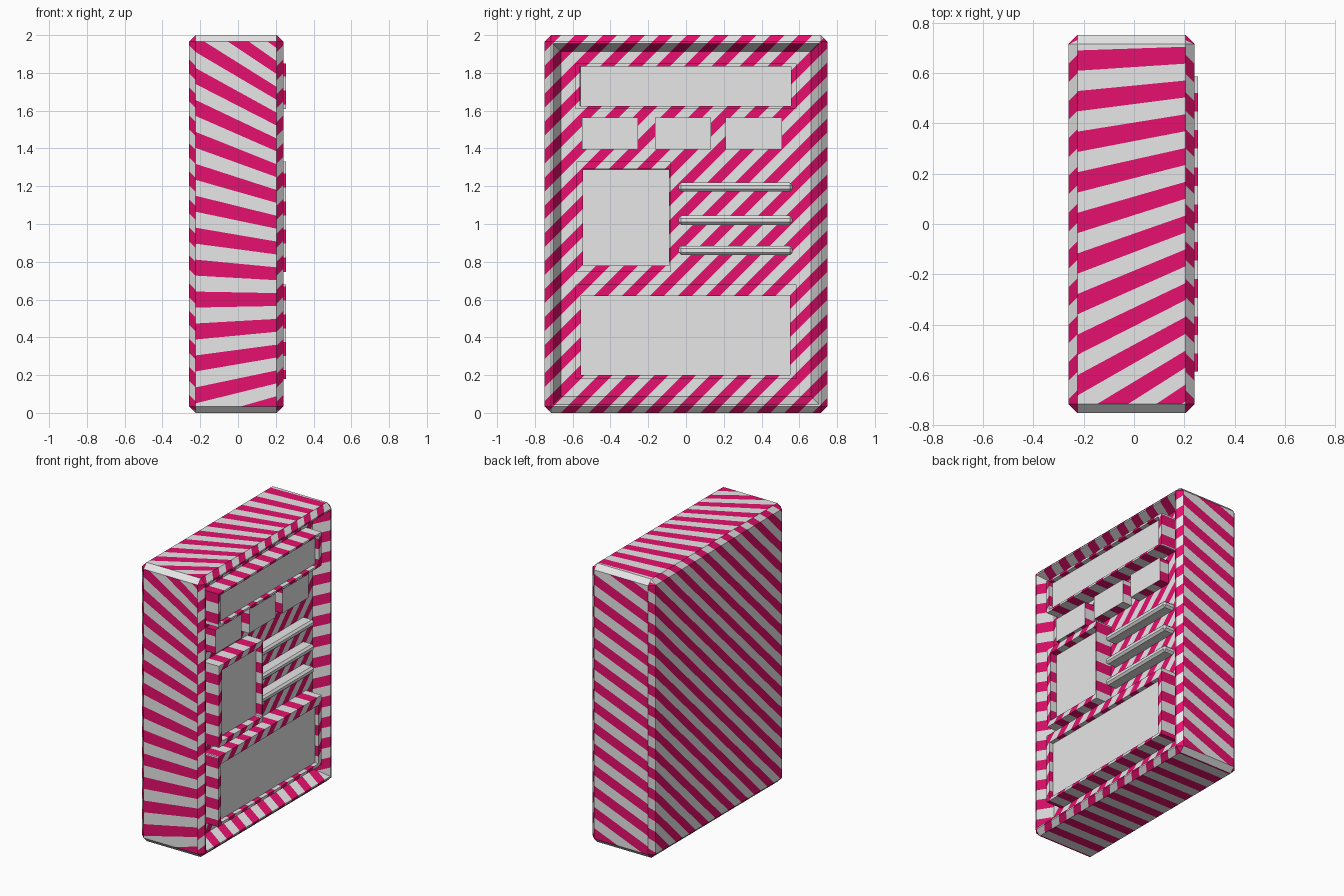
import bpy, bmesh
from mathutils import Vector

if "Cube" in bpy.data.objects:
    bpy.data.objects.remove(bpy.data.objects["Cube"])


def material(name, rgb):
    m = bpy.data.materials.new(name)
    m.diffuse_color = (*rgb, 1)
    m.use_nodes = True
    m.node_tree.nodes["Principled BSDF"].inputs["Base Color"].default_value = m.diffuse_color
    return m


PALE = material("pale_grey", (0.8, 0.8, 0.8))
PINK = material("deep_pink", (0.8, 0.005, 0.158))


def box(x, y, z):
    """Box from three (low, high) ranges."""
    bm = bmesh.new()
    bmesh.ops.create_cube(bm, size=1)
    for v in bm.verts:
        v.co = Vector([lo + (c + 0.5) * (hi - lo) for c, (lo, hi) in zip(v.co, (x, y, z))])
    bm.normal_update()
    return bm


def finish(bm, name):
    me = bpy.data.meshes.new(name)
    bm.to_mesh(me)
    bm.free()
    me.materials.append(PALE)
    me.materials.append(PINK)
    ob = bpy.data.objects.new(name, me)
    bpy.context.collection.objects.link(ob)


def stripe(bm, chosen, planes):
    """Cut the chosen faces along the planes and colour every other band."""
    planes = [(Vector(p), Vector(n).normalized()) for p, n in planes]
    for p, n in planes:
        faces = [f for f in bm.faces if chosen(f)]
        geom = set(faces)
        for f in faces:
            geom.update(f.edges)
            geom.update(f.verts)
        bmesh.ops.bisect_plane(bm, geom=list(geom), dist=1e-6, plane_co=p, plane_no=n)
    bm.normal_update()
    for f in bm.faces:
        if chosen(f):
            c = f.calc_center_median()
            f.material_index = sum((c - p).dot(n) > 0 for p, n in planes) % 2


def lines(centre, step, j0, j1):
    return [centre - step / 2 + j * step for j in range(j0, j1)]


DIAGONAL = [((0, 0, t), (0, -1, 1)) for t in lines(1.07, 0.074, -28, 26)]
FRONT = [((0, 0, t), (0.5 * t - 0.3, 0, 1)) for t in lines(0.6, 0.076, -12, 26)]
BACK = [((0, 0, t), (-0.4, 0, 1)) for t in lines(0.6, 0.076, -12, 26)]
TOP = [((0, t, 0), (-0.05 - 0.43 * (0.66 - t), 1, 0)) for t in lines(0.66, 0.0735, -24, 6)]
BOTTOM = [((0, t, 0), (0, 1, 0)) for t in lines(0.0, 0.074, -12, 12)]


def front_face(bm):
    return max(bm.faces, key=lambda f: f.normal.x * 10 + f.calc_area())


# Cabinet shell: chamfered box with a sloped recess on the +x side
bm = box((-0.26, 0.24), (-0.75, 0.75), (0, 2))
bmesh.ops.bevel(bm, geom=bm.edges[:], offset=0.035, segments=1, affect='EDGES')
bm.normal_update()
face = front_face(bm)
bmesh.ops.inset_region(bm, faces=[face], thickness=0.015)
bmesh.ops.inset_region(bm, faces=[face], thickness=0.06, depth=-0.11)
bm.normal_update()
stripe(bm, lambda f: abs(f.normal.x) > 0.3, DIAGONAL)
stripe(bm, lambda f: f.normal.y < -0.95, FRONT)
stripe(bm, lambda f: f.normal.y > 0.95, BACK)
stripe(bm, lambda f: f.normal.z > 0.95, TOP)
stripe(bm, lambda f: f.normal.z < -0.95, BOTTOM)
finish(bm, "cabinet_shell")


def framed_panel(name, y, z, iy, iz, depth):
    """Raised striped frame around a sunken plain plate."""
    bm = box((0.12, 0.255), y, z)
    face = front_face(bm)
    bmesh.ops.inset_region(bm, faces=[face], thickness=0.005)
    my, mz = sum(y) / 2, sum(z) / 2
    for v in face.verts:
        v.co.y = iy[v.co.y > my]
        v.co.z = iz[v.co.z > mz]
    bmesh.ops.inset_region(bm, faces=[face], thickness=0.0005, depth=-depth)
    bm.normal_update()
    level = 0.255 - depth + 0.001
    stripe(bm, lambda f: not (f.normal.x > 0.9 and f.calc_center_median().x < level), DIAGONAL)
    finish(bm, name)


framed_panel("top_panel", (-0.585, 0.585), (1.61, 1.85), (-0.56, 0.555), (1.625, 1.835), 0.03)
framed_panel("side_panel", (-0.58, -0.08), (0.745, 1.33), (-0.545, -0.09), (0.78, 1.29), 0.05)
framed_panel("bottom_panel", (-0.585, 0.585), (0.18, 0.68), (-0.555, 0.55), (0.2, 0.62), 0.03)

# Three square buttons with plain faces and striped sides
for i, y0 in enumerate((-0.55, -0.165, 0.21)):
    bm = box((0.12, 0.205), (y0, y0 + 0.297), (1.395, 1.565))
    stripe(bm, lambda f: f.normal.x < 0.9, DIAGONAL)
    finish(bm, f"button_{i + 1}")

# Three plain chamfered slats
for i, z0 in enumerate((1.195, 1.02, 0.86)):
    bm = box((0.12, 0.215), (-0.04, 0.565), (z0 - 0.024, z0 + 0.024))
    bmesh.ops.bevel(bm, geom=bm.edges[:], offset=0.014, segments=1, affect='EDGES')
    finish(bm, f"slat_{i + 1}")
